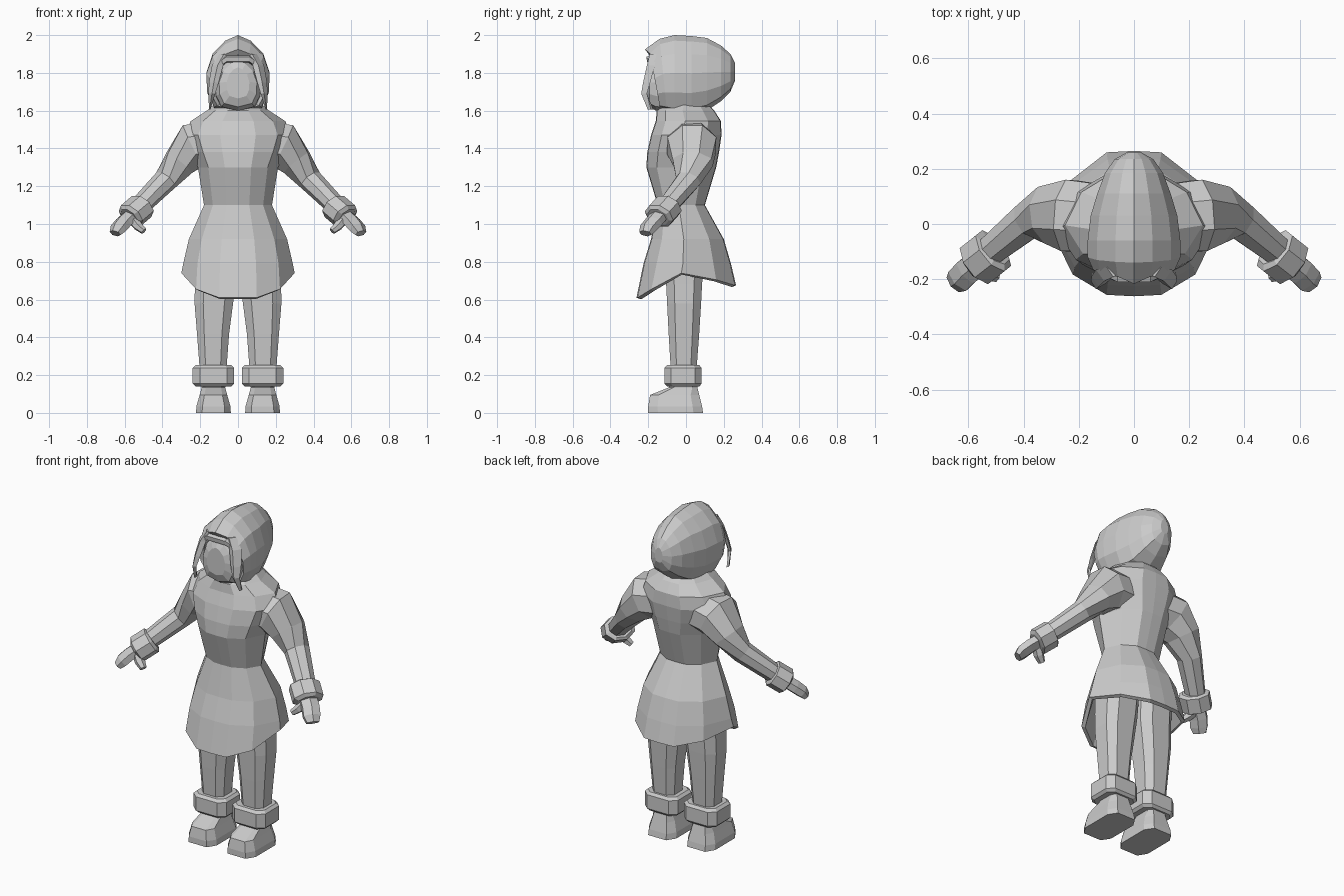
import bpy, bmesh, math
from mathutils import Vector

grey = bpy.data.materials.new("light_grey")
grey.diffuse_color = (0.6, 0.6, 0.6, 1)


def loft(name, rings, caps=(True, True), mirror=False):
    """Skin a list of equal-length point rings; optionally mirror across x."""
    bm = bmesh.new()
    for s in ((1, -1) if mirror else (1,)):
        vs = [[bm.verts.new((p[0] * s, p[1], p[2])) for p in r] for r in rings]
        n = len(rings[0])
        for a, b in zip(vs, vs[1:]):
            for i in range(n):
                j = (i + 1) % n
                bm.faces.new((a[i], a[j], b[j], b[i]))
        if caps[0]:
            bm.faces.new(vs[0])
        if caps[1]:
            bm.faces.new(vs[-1])
    bmesh.ops.recalc_face_normals(bm, faces=bm.faces)
    me = bpy.data.meshes.new(name)
    bm.to_mesh(me)
    bm.free()
    me.materials.append(grey)
    ob = bpy.data.objects.new(name, me)
    bpy.context.collection.objects.link(ob)
    return ob


def tube(path, n=8, turn=0.5):
    """Rings square to a path of (x, y, z, half width, half height)."""
    pts = [Vector(p[:3]) for p in path]
    rings = []
    for i, p in enumerate(path):
        t = (pts[min(i + 1, len(pts) - 1)] - pts[max(i - 1, 0)]).normalized()
        side = t.cross(Vector((0, 0, 1))).normalized()
        up = side.cross(t)
        ang = [2 * math.pi * (k + turn) / n for k in range(n)]
        rings.append([pts[i] + side * p[3] * math.cos(a) + up * p[4] * math.sin(a) for a in ang])
    return rings


def slab(cx, z, x, y0, y1, cut=0.3):
    """Chamfered rectangle at height z, for boots and cuffs."""
    c, h = (y0 + y1) / 2, (y1 - y0) / 2
    k = 1 - cut
    t = [(k, -1), (1, -k), (1, k), (k, 1), (-k, 1), (-1, k), (-1, -k), (-k, -1)]
    return [(cx + x * u, c + h * v, z) for u, v in t]


# Coat: half outline from front centre to back centre, mirrored into a ring
HALF = [(0, -1), (.33, -.98), (.74, -.7), (1, -.1), (.76, .6), (.33, .98), (0, 1)]
HEM = [.61, .61, .655, .74, .705, .675, .675]


def coat_ring(z, rx, y0, y1):
    zs = z if isinstance(z, list) else [z] * 7
    c, h = (y0 + y1) / 2, (y1 - y0) / 2
    half = [(u * rx, c + v * h, w) for (u, v), w in zip(HALF, zs)]
    return half + [(-x, y, w) for x, y, w in half[5:0:-1]]


loft("coat_top", [coat_ring(*r) for r in [
    (1.10, .18, -.15, .10), (1.30, .212, -.21, .16), (1.38, .25, -.205, .175),
    (1.47, .285, -.185, .188), (1.545, .25, -.16, .185), (1.60, .165, -.155, .15),
    (1.63, .13, -.12, .12)]], caps=(False, True))
loft("coat_skirt", [coat_ring(*r) for r in [
    (1.10, .18, -.15, .10), (.92, .26, -.185, .20), (.79, .29, -.225, .238),
    (HEM, .30, -.262, .265), ([h - .008 for h in HEM], .28, -.24, .245),
    (.88, .235, -.165, .18)]], caps=(False, True))

# Sleeves, cuffs and hands
loft("sleeves", tube([
    (.10, .02, 1.43, .13, .13), (.235, .03, 1.415, .14, .13),
    (.31, .035, 1.325, .112, .09),
    (.385, .012, 1.23, .072, .062), (.53, -.105, 1.085, .056, .052)]), mirror=True)
loft("sleeve_cuffs", tube([
    (.505, -.092, 1.098, .068, .058), (.51, -.097, 1.093, .09, .073),
    (.568, -.143, 1.043, .09, .073), (.575, -.148, 1.036, .066, .056)]), mirror=True)
loft("hands", tube([
    (.55, -.13, 1.06, .055, .036), (.605, -.172, 1.01, .055, .038),
    (.632, -.20, .978, .054, .036), (.65, -.215, .95, .04, .024)], 6), mirror=True)
loft("thumbs", tube([
    (.56, -.16, 1.03, .03, .03), (.53, -.178, .99, .03, .026),
    (.498, -.192, .962, .02, .018)], 6), mirror=True)

# Legs, boot cuffs and boots
loft("legs", [slab(*r, .45) for r in [
    (.115, .86, .11, -.11, .10), (.12, .68, .108, -.105, .085),
    (.128, .58, .102, -.10, .08),
    (.132, .42, .085, -.092, .07), (.132, .22, .07, -.08, .055)]], mirror=True)
loft("boot_cuffs", [slab(*r, .35) for r in [
    (.13, .14, .095, -.10, .07), (.13, .155, .11, -.115, .083),
    (.13, .238, .11, -.115, .083), (.13, .253, .095, -.10, .07)]], mirror=True)
loft("boots", [slab(*r, .35) for r in [
    (.13, 0, .092, -.20, .09), (.13, .035, .09, -.20, .085),
    (.13, .095, .073, -.19, .07), (.13, .135, .062, -.09, .06),
    (.13, .17, .07, -.085, .06)]], mirror=True)

# Hood: upright slices from the back to the rim, then folding inside
SLICE = [(0, 1), (.4, .86), (.8, .53), (1, .05), (.97, -.45), (.74, -.85), (0, -1)]


def slice_ring(y, rx, z0, z1, lean=0, peak=0):
    c, h = (z0 + z1) / 2, (z1 - z0) / 2
    half = [(u * rx, y - lean * v, c + v * h) for u, v in SLICE]
    half[0] = (0, half[0][1] - peak, half[0][2])
    return half + [(-x, yy, z) for x, yy, z in half[5:0:-1]]


loft("hood", [slice_ring(*r) for r in [
    (.26, .025, 1.76, 1.85), (.235, .07, 1.70, 1.90), (.185, .105, 1.65, 1.945),
    (.11, .133, 1.60, 1.985), (.03, .157, 1.58, 1.995), (-.06, .168, 1.58, 2.0),
    (-.12, .168, 1.59, 1.98, .02), (-.165, .148, 1.602, 1.925, .03, .022),
    (-.145, .125, 1.615, 1.895, .03, .02), (-.10, .115, 1.62, 1.88)]])

# Face
loft("face", [slice_ring(*r) for r in [
    (-.09, .125, 1.595, 1.89), (-.16, .118, 1.60, 1.885), (-.192, .10, 1.62, 1.865),
    (-.21, .06, 1.665, 1.83)]])


def strip(pts):
    """Tapering lock: (x, y, z, half width)."""
    return [[(x - w, y, z), (x, y - .012, z), (x + w, y + w, z), (x, y + .018, z)]
            for x, y, z, w in pts]


# Hair locks beside the face, and the fringe across the brow
loft("hair_locks", strip([
    (.075, -.18, 1.90, .024), (.108, -.195, 1.84, .03), (.128, -.215, 1.75, .026),
    (.138, -.225, 1.69, .018), (.15, -.19, 1.605, .004)]), mirror=True)
loft("fringe", [[(x, y + .02, z + .018), (x, y, z + .01), (x, y + .004, z - .016), (x, y + .03, z - .02)]
                for x, y, z in ((-.10, -.19, 1.85), (-.06, -.21, 1.875),
                                (.06, -.21, 1.875), (.10, -.19, 1.85))])
